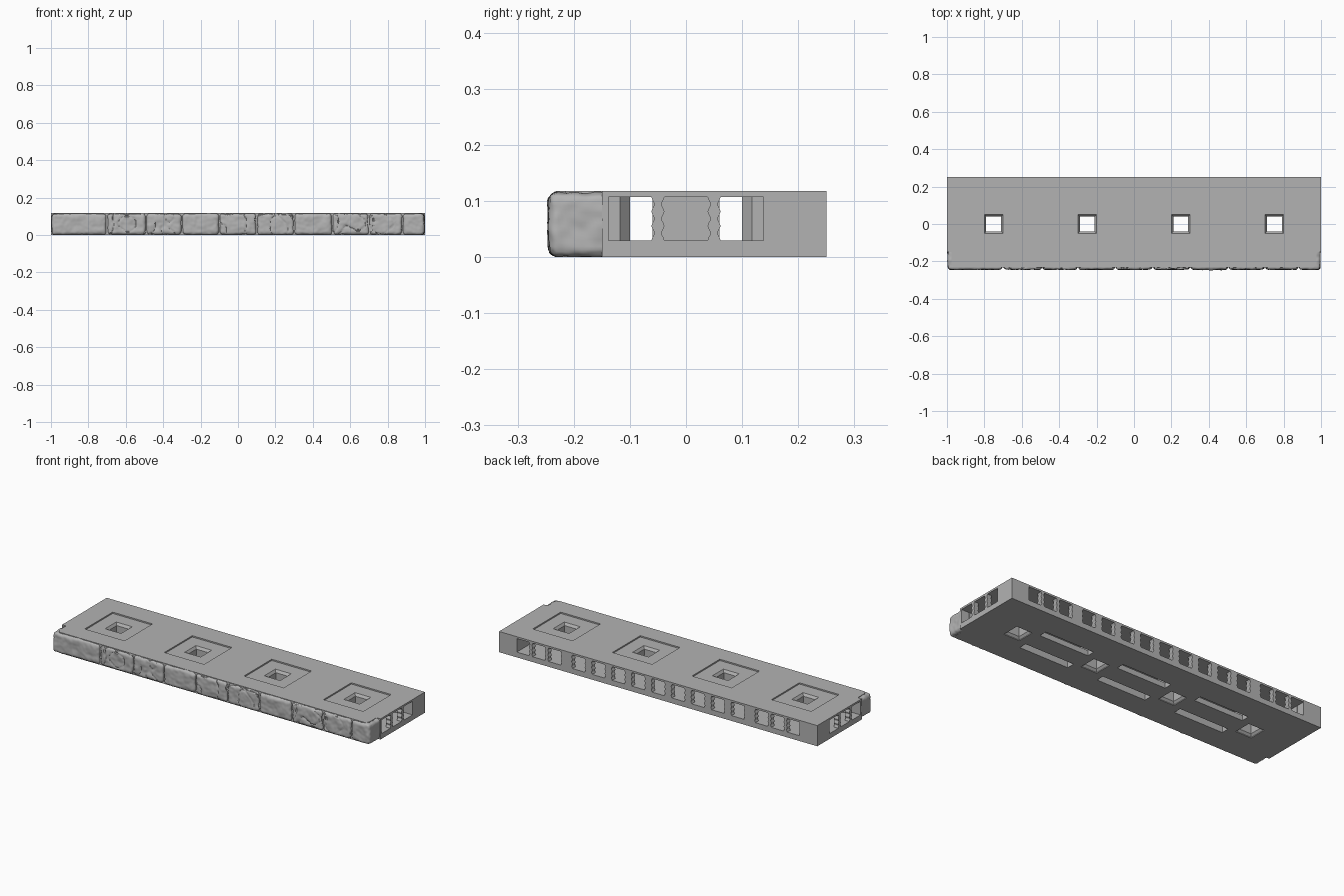
import bpy, bmesh, math, random
from mathutils import Vector, noise

random.seed(4)
cube = bpy.data.objects.get("Cube")
if cube:
    bpy.data.objects.remove(cube)

grey = bpy.data.materials.new("stone grey")
grey.use_nodes = True
grey.diffuse_color = (0.45, 0.45, 0.45, 1)
grey.node_tree.nodes["Principled BSDF"].inputs["Base Color"].default_value = (0.45, 0.45, 0.45, 1)

HEIGHT = 0.1175
LOW, HIGH = 0.03, 0.107          # cavity floor and ceiling


def make(name, bm):
    bmesh.ops.recalc_face_normals(bm, faces=bm.faces)
    mesh = bpy.data.meshes.new(name)
    bm.to_mesh(mesh)
    bm.free()
    mesh.materials.append(grey)
    obj = bpy.data.objects.new(name, mesh)
    bpy.context.collection.objects.link(obj)
    return obj


def prism(name, points, direction):
    """Extrude a flat outline along a direction."""
    bm = bmesh.new()
    face = bm.faces.new([bm.verts.new(p) for p in points])
    ext = bmesh.ops.extrude_face_region(bm, geom=[face])["geom"]
    verts = [v for v in ext if isinstance(v, bmesh.types.BMVert)]
    bmesh.ops.translate(bm, verts=verts, vec=direction)
    return make(name, bm)


def box(name, x, y, z):
    return prism(name, [(x[0], y[0], z[0]), (x[1], y[0], z[0]), (x[1], y[1], z[0]),
                        (x[0], y[1], z[0])], (0, 0, z[1] - z[0]))


def square(name, x, rings):
    """Square shaft centred on (x, 0) through rings of (half width, z)."""
    bm = bmesh.new()
    loops = [[bm.verts.new((x + sx * h, sy * h, z)) for sx, sy in
              ((-1, -1), (1, -1), (1, 1), (-1, 1))] for h, z in rings]
    for a, b in zip(loops, loops[1:]):
        for i in range(4):
            bm.faces.new((a[i], a[i - 1], b[i - 1], b[i]))
    bm.faces.new(loops[0])
    bm.faces.new(loops[-1])
    return make(name, bm)


# Base slab, stepped in at the front where the stones wrap the corners
half = [(1, 0.25), (1, -0.15), (0.975, -0.15), (0.975, -0.215), (0.96, -0.232)]
outline = half + [(-x, y) for x, y in reversed(half)]
slab = prism("base_slab", [(x, y, 0) for x, y in outline], (0, 0, HEIGHT))
helpers = []


def combine(helper, operation="DIFFERENCE"):
    helper.hide_render = True
    helpers.append(helper)
    mod = slab.modifiers.new(helper.name, "BOOLEAN")
    mod.operation, mod.solver, mod.object = operation, "EXACT", helper


# Hollow core with a clip pocket at each end and along the back
half = [(0.888, 0.222), (0.888, 0.1), (0.9, 0.1), (0.92, 0.118), (0.92, 0.138), (0.972, 0.138),
        (0.972, -0.138), (0.92, -0.138), (0.92, -0.118), (0.9, -0.1)]
outline = half + [(-x, y) for x, y in reversed(half)]
combine(prism("cavity", [(x, y, LOW) for x, y in outline], (0, 0, HIGH - LOW)))

# Shafts through the tile, with a shallow square recess on top
for x in (-0.75, -0.25, 0.25, 0.75):
    combine(square("shaft_wall", x, [(0.06, 0.02), (0.06, 0.1085)]), "UNION")
    combine(square("recess", x, [(0.125, 0.11), (0.125, 0.13)]))
    combine(square("shaft", x, [(0.05, -0.01), (0.05, 0.004), (0.04, 0.016),
                                (0.04, 0.096), (0.05, 0.11), (0.05, 0.13)]))

# Slots in the underside
for x in (-0.5, 0, 0.5):
    for side in (-1, 1):
        combine(box("slot", (x - 0.155, x + 0.155),
                    sorted((side * 0.055, side * 0.1)), (-0.01, 0.04)))


# Clip openings, with scalloped sides where they meet a pillar
def opening(center, left_wavy, right_wavy, place, direction):
    side = []
    steps = 18
    for i in range(steps + 1):
        t = i / steps
        side.append((0.0025 * math.cos(t * 6 * math.pi) - 0.0025, LOW + t * (HIGH - LOW)))
    right = [(0.0385 - d * right_wavy, z) for d, z in side] if right_wavy else \
        [(0.0385, LOW), (0.0385, HIGH)]
    left = [(-0.0385 + d * left_wavy, z) for d, z in side] if left_wavy else \
        [(-0.0385, LOW), (-0.0385, HIGH)]
    combine(prism("opening", [place(center + u, z) for u, z in right + left[::-1]], direction))


for end in (-1, 1):
    for k in (-1, 0, 1):
        opening(k * 0.1, k > -1, k < 1, lambda u, z: (end * 1.02, u, z), (-end * 0.07, 0, 0))
spots = [s * g for s in (-1, 1) for g in (0.85, 0.75, 0.65)] + [i / 8 for i in range(-4, 5)]
for x in spots:
    opening(x, x > -0.8, x < 0.8, lambda u, z: (u, 0.27, z), (0, -0.07, 0))

# Bake the cuts and drop the helpers
bpy.context.view_layer.update()
graph = bpy.context.evaluated_depsgraph_get()
baked = bpy.data.meshes.new_from_object(slab.evaluated_get(graph))
slab.modifiers.clear()
slab.data = baked
baked.materials.clear()
baked.materials.append(grey)
for helper in helpers:
    bpy.data.objects.remove(helper)


# Rough hewn kerb stones along the front
def stone(index, x0, x1):
    low = Vector((x0, -0.245, 0.001))
    high = Vector((x1, -0.15, HEIGHT - 0.002))
    size, mid = high - low, (high + low) / 2
    bm = bmesh.new()
    bmesh.ops.create_cube(bm, size=1)
    for v in bm.verts:
        v.co = Vector(a * b for a, b in zip(v.co, size)) + mid
    # Cut evenly, then round the corners by pulling towards an inner box
    for axis in range(3):
        normal = Vector([float(axis == i) for i in range(3)])
        count = round(size[axis] / 0.006)
        for i in range(1, count):
            bmesh.ops.bisect_plane(bm, geom=bm.verts[:] + bm.edges[:] + bm.faces[:],
                                   plane_co=low + normal * size[axis] * i / count,
                                   plane_no=normal)
    radius = 0.018
    seed = Vector((index * 3.7, 1.3, 0.4))
    for v in bm.verts:
        core = Vector([min(max(c, a + radius), b - radius) for c, a, b in zip(v.co, low, high)])
        core.y = min(max(v.co.y, low.y + radius), high.y)
        out = v.co - core
        if out.length < 1e-6:
            continue
        n = out.normalized()
        p = v.co * 22 + seed
        rough = 0.0035 * noise.noise(p) + 0.002 * noise.noise(p * 2.5)
        crack = abs(noise.noise(v.co * 11 + seed * 2))
        rough -= 0.006 * max(0, 1 - crack / 0.05) * (index % 3 != 0)
        v.co = core + n * (radius + min(rough - 0.0005, 0.004))
        v.co.z = min(max(v.co.z, 0.0005), HEIGHT - 0.0005)
    obj = make("kerb_stone", bm)
    bpy.ops.object.select_all(action="DESELECT")
    obj.select_set(True)
    bpy.context.view_layer.objects.active = obj
    bpy.ops.object.shade_smooth_by_angle(angle=math.radians(40))


joints = [-0.997, -0.70, -0.49, -0.30, -0.10, 0.10, 0.30, 0.505, 0.70, 0.88, 0.997]
for i, (a, b) in enumerate(zip(joints, joints[1:])):
    stone(i, a + (0.002 if i else 0), b - (0.002 if i < 9 else 0))
